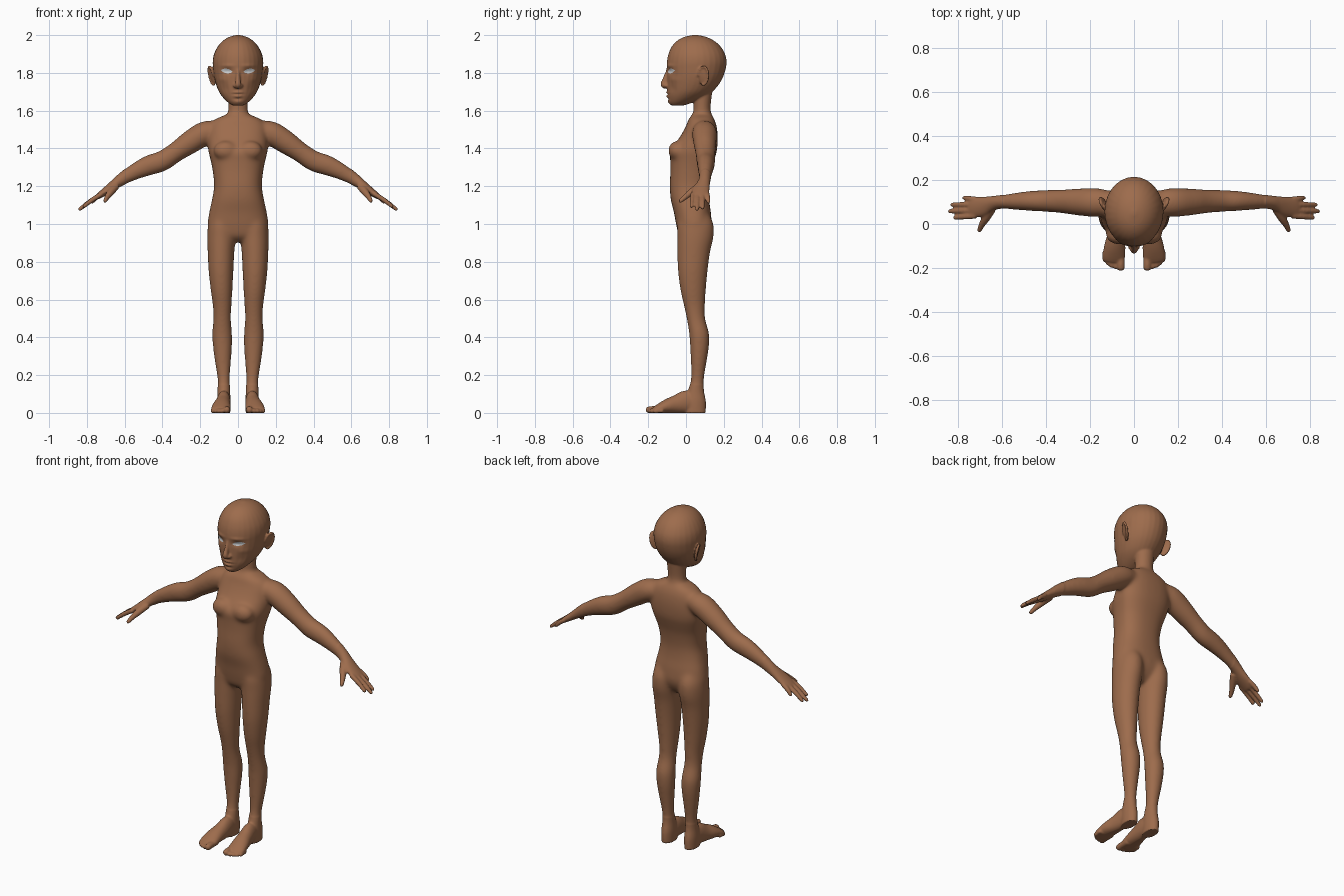
import bpy, bmesh, math
from mathutils import Vector, Matrix, Euler
from mathutils.bvhtree import BVHTree


def material(name, rgb):
    m = bpy.data.materials.new(name)
    m.diffuse_color = (*rgb, 1)
    return m


skin = material("brown skin", (0.34, 0.15, 0.073))
white = material("eye white", (0.62, 0.64, 0.66))
bm = bmesh.new()
SIDES = 28


def spline(rows, k=5):
    """Catmull-Rom through rows of numbers."""
    rows = [Vector(r) for r in rows]
    out = []
    for i in range(len(rows) - 1):
        p0, p1, p2 = rows[max(i - 1, 0)], rows[i], rows[i + 1]
        p3 = rows[min(i + 2, len(rows) - 1)]
        for j in range(k):
            t = j / k
            out.append(p1 + 0.5 * t * ((p2 - p0) + t * ((2 * p0 - 5 * p1 + 4 * p2 - p3)
                       + t * (3 * p1 - 3 * p2 + p3 - p0))))
    return out + [rows[-1]]


def skin_rings(rings):
    """Closed loft through rings of points."""
    vs = [[bm.verts.new(p) for p in r] for r in rings]
    n = len(vs[0])
    for a, b in zip(vs, vs[1:]):
        for i in range(n):
            bm.faces.new((a[i], a[(i + 1) % n], b[(i + 1) % n], b[i]))
    bm.faces.new(vs[0][::-1])
    bm.faces.new(vs[-1])


def column(rows, p=2.0):
    """Upright loft; row = z, centre x, half width, front y, mid y, back y."""
    rings = []
    for z, cx, w, yf, ym, yb in spline(rows):
        ring = []
        for i in range(SIDES):
            t = math.tau * i / SIDES
            c, s = math.cos(t), math.sin(t)
            x = math.copysign(abs(c) ** (2 / p), c) * w
            y = abs(s) ** (2 / p) * ((yb - ym) if s > 0 else (yf - ym))
            ring.append((cx + x, ym + y, z))
        rings.append(ring)
    skin_rings(rings)


def blob(c, r, rot=(0, 0, 0)):
    m = Matrix.Translation(c) @ Euler(rot).to_matrix().to_4x4() @ Matrix.Diagonal((*r, 1))
    bmesh.ops.create_uvsphere(bm, u_segments=20, v_segments=12, radius=1, matrix=m)


def limb(rows, ref, tip=False):
    """Tube along a path; row = x, y, z, radius along ref, other radius."""
    pts = spline(rows)
    rings = []
    for i, q in enumerate(pts):
        a, b = pts[max(i - 1, 0)], pts[min(i + 1, len(pts) - 1)]
        t = Vector(b[:3]) - Vector(a[:3])
        t.normalize()
        u = Vector(ref)
        u = (u - t * u.dot(t)).normalized()
        v = t.cross(u)
        rings.append([Vector(q[:3]) + u * q[3] * math.cos(math.tau * k / SIDES)
                      + v * q[4] * math.sin(math.tau * k / SIDES) for k in range(SIDES)])
    skin_rings(rings)
    if tip:
        blob(rows[-1][:3], [rows[-1][3]] * 3)


X, Y = (1, 0, 0), (0, 1, 0)

# arm and palm
limb([(.09, .095, 1.50, .05, .045), (.17, .098, 1.483, .066, .063), (.25, .10, 1.435, .062, .062),
      (.33, .103, 1.38, .054, .053), (.40, .105, 1.334, .05, .055), (.47, .105, 1.311, .046, .054),
      (.54, .103, 1.28, .039, .045), (.61, .10, 1.24, .031, .034), (.65, .092, 1.212, .035, .027),
      (.69, .08, 1.182, .045, .022), (.735, .075, 1.15, .047, .016), (.75, .075, 1.139, .042, .012)], Y)

# fingers and thumb
for y0, xt, yt, zt in [(.037, .814, .029, 1.094), (.062, .837, .058, 1.079),
                       (.088, .827, .088, 1.085), (.112, .772, .119, 1.117)]:
    xm, ym, zm = (.73 + xt) / 2, (y0 + yt) / 2, (1.153 + zt) / 2
    limb([(.72, y0, 1.16, .013, .013), (xm, ym, zm + .004, .0125, .0125),
          (xt, yt, zt, .010, .010)], Y, True)
limb([(.65, .07, 1.20, .024, .02), (.675, .025, 1.167, .019, .018),
      (.693, -.005, 1.142, .014, .014), (.703, -.028, 1.123, .011, .011)], X, True)

# leg
column([(1.06, .08, .06, -.03, .045, .12), (1.0, .085, .073, -.046, .045, .146),
        (.93, .088, .075, -.046, .045, .146), (.85, .09, .071, -.046, .04, .128),
        (.75, .09, .066, -.043, .035, .115), (.65, .087, .058, -.03, .035, .106),
        (.57, .084, .05, -.012, .04, .101), (.5, .084, .047, .003, .05, .102),
        (.42, .084, .053, .016, .068, .123), (.35, .082, .051, .021, .07, .122),
        (.27, .08, .043, .025, .065, .11), (.18, .076, .033, .025, .06, .096),
        (.12, .075, .033, .012, .05, .095), (.06, .075, .036, -.01, .05, .105),
        (-.003, .075, .034, -.01, .05, .104)])

# foot and toes
limb([(.075, .08, .04, .03, .043), (.075, .01, .058, .036, .061), (.08, -.05, .046, .041, .049),
      (.087, -.10, .035, .048, .038), (.091, -.145, .022, .051, .025),
      (.093, -.17, .014, .046, .016)], X)
for x, y, r in [(.06, -.196, .018), (.084, -.194, .012), (.102, -.188, .012),
                (.118, -.178, .011), (.133, -.163, .011)]:
    limb([(x, -.12, r, r, r), (x, y + .02, r, r, r), (x, y, r - .002, r, r)], X, True)

# chest, nostril and ear
blob((.065, -.048, 1.388), (.065, .047, .052))
blob((.016, -.105, 1.732), (.011, .014, .01))
ear_c, ear_r = (.136, .093, 1.785), (-.18, .18, -.4)
blob(ear_c, (.009, .029, .05), ear_r)
ear_m = Matrix.Translation(ear_c) @ Euler(ear_r).to_matrix().to_4x4()
limb([(*(ear_m @ Vector((.004, .028 * math.cos(t), .05 * math.sin(t)))), .008, .006)
      for t in [math.radians(a) for a in range(-100, 181, 28)]], X, True)

# mirror the paired parts
copy = bmesh.ops.duplicate(bm, geom=bm.verts[:] + bm.edges[:] + bm.faces[:])["geom"]
bmesh.ops.scale(bm, vec=(-1, 1, 1), verts=[g for g in copy if isinstance(g, bmesh.types.BMVert)])

# torso
column([(1.58, 0, .06, .033, .085, .135), (1.555, 0, .12, .014, .085, .15), (1.52, 0, .15, 0, .085, .162),
        (1.47, 0, .158, -.027, .085, .168), (1.42, 0, .16, -.062, .08, .167),
        (1.38, 0, .156, -.086, .07, .162), (1.34, 0, .146, -.084, .06, .15),
        (1.28, 0, .134, -.083, .04, .132), (1.2, 0, .127, -.086, .03, .12),
        (1.13, 0, .138, -.081, .03, .122), (1.06, 0, .153, -.064, .04, .132),
        (.99, 0, .161, -.051, .045, .134), (.935, 0, .14, -.035, .045, .11),
        (.905, 0, .05, 0, .045, .08)], 2.4)

# neck
column([(1.53, 0, .08, .02, .08, .145), (1.58, 0, .058, .034, .085, .136),
        (1.62, 0, .051, .04, .085, .13), (1.71, 0, .056, .035, .09, .14)])

# head
column([(1.628, 0, .03, -.08, -.05, -.01), (1.645, 0, .055, -.091, -.03, .04),
        (1.67, 0, .08, -.096, -.005, .10), (1.70, 0, .101, -.099, .02, .14),
        (1.74, 0, .117, -.10, .04, .175), (1.78, 0, .127, -.10, .05, .197),
        (1.82, 0, .132, -.102, .055, .21), (1.86, 0, .134, -.101, .057, .215),
        (1.90, 0, .127, -.093, .057, .207), (1.94, 0, .107, -.075, .055, .183),
        (1.97, 0, .08, -.047, .052, .149), (1.99, 0, .047, -.01, .05, .108),
        (2.001, 0, .008, .04, .05, .06)])

# nose
limb([(0, -.088, 1.83, .012, .012), (0, -.097, 1.80, .010, .013), (0, -.111, 1.76, .013, .016),
      (0, -.119, 1.738, .016, .016), (0, -.104, 1.722, .014, .011)], X)

# fuse everything into one skin
bmesh.ops.recalc_face_normals(bm, faces=bm.faces[:])
mesh = bpy.data.meshes.new("body")
bm.to_mesh(mesh)
bm.free()
body = bpy.data.objects.new("body", mesh)
bpy.context.collection.objects.link(body)
bpy.context.view_layer.objects.active = body
body.select_set(True)
mod = body.modifiers.new("fuse", 'REMESH')
mod.mode = 'VOXEL'
mod.voxel_size = 0.005
bpy.ops.object.modifier_apply(modifier=mod.name)

# soften joins, then sculpt the face: x, z, spread x, spread z, push along y
bm = bmesh.new()
bm.from_mesh(body.data)


def soften(verts, times):
    for _ in range(times):
        bmesh.ops.smooth_vert(bm, verts=verts, factor=.5, use_axis_x=True, use_axis_y=True, use_axis_z=True)


soften(bm.verts[:], 3)
soften([v for v in bm.verts if abs(v.co.x) < .6 and .15 < v.co.z < 1.61], 35)
face = [(.056, 1.808, .028, .015, .011), (.06, 1.838, .035, .009, -.005), (0, 1.697, .024, .006, -.008),
        (0, 1.676, .021, .007, -.008), (0, 1.687, .028, .003, .004), (0, 1.644, .025, .012, -.005),
        (.085, 1.765, .025, .015, -.005), (.07, 1.715, .02, .025, .006), (0, 1.662, .02, .005, .004)]
bm.normal_update()
for v in bm.verts:
    x, y, z = v.co
    if z > 1.61 and y < 0:
        push = sum(d * math.exp(-((abs(x) - fx) / sx) ** 2 - ((z - fz) / sz) ** 2)
                   for fx, fz, sx, sz, d in face)
        v.co.y += push * max(0, -v.normal.y)
    v.co.z = max(z, 0)
tree = BVHTree.FromBMesh(bm)
bm.to_mesh(body.data)
bm.free()
body.data.materials.clear()
body.data.materials.append(skin)
bpy.ops.object.shade_smooth()

# almond eyes laid on the face
for side, name in ((1, "left_eye"), (-1, "right_eye")):
    bm = bmesh.new()
    grid = []
    for i in range(17):
        u = (i / 8 - 1) * .98
        row = []
        for j in range(7):
            x = side * (.06 + .031 * u)
            z = 1.81 + .004 * u + .012 * (j / 3 - 1) * (1 - u * u) ** .8
            hit = tree.ray_cast(Vector((x, -1, z)), Vector((0, 1, 0)))[0]
            row.append(bm.verts.new((x, (hit.y if hit else -.075) - .003, z)))
        grid.append(row)
    for a, b in zip(grid, grid[1:]):
        for j in range(6):
            quad = (a[j], b[j], b[j + 1], a[j + 1])
            bm.faces.new(quad if side > 0 else quad[::-1])
    me = bpy.data.meshes.new(name)
    bm.to_mesh(me)
    bm.free()
    me.materials.append(white)
    me.shade_smooth()
    bpy.context.collection.objects.link(bpy.data.objects.new(name, me))
